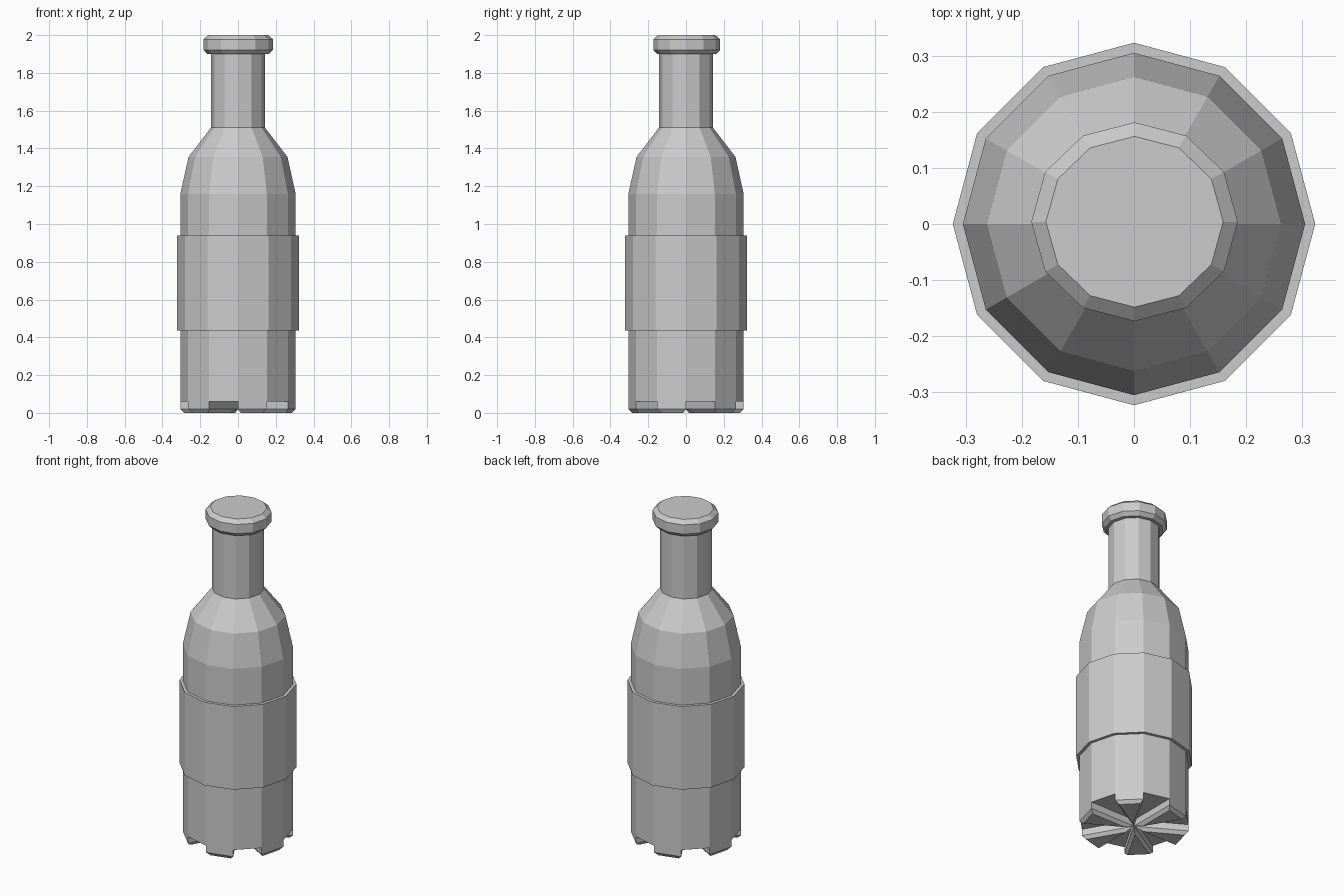
import bpy, bmesh
from math import sin, cos, pi
from mathutils import Vector

if "Cube" in bpy.data.objects:
    bpy.data.objects.remove(bpy.data.objects["Cube"])

N = 12            # sides of every turned part
R = 0.305         # body radius
FLOOR = 0.06      # height of the recessed underside


def lathe(name, profile, cap_bottom=False, cap_top=False, ratio=1.0, offset=(0, 0)):
    """Turn a (radius, z) profile listed from bottom to top into a faceted part."""
    bm = bmesh.new()
    rings = [[bm.verts.new((r * cos(2 * pi * i / N) + offset[0],
                            r * ratio * sin(2 * pi * i / N) + offset[1], z))
              for i in range(N)] for r, z in profile]
    for a, b in zip(rings, rings[1:]):
        for i in range(N):
            j = (i + 1) % N
            bm.faces.new((a[i], a[j], b[j], b[i]))
    if cap_bottom:
        bm.faces.new(rings[0][::-1])
    if cap_top:
        bm.faces.new(rings[-1])
    return finish(name, bm)


def finish(name, bm):
    mesh = bpy.data.meshes.new(name)
    bm.to_mesh(mesh)
    bm.free()
    obj = bpy.data.objects.new(name, mesh)
    bpy.context.collection.objects.link(obj)
    return obj


# Bottle body, shoulder and neck
lathe("bottle_body", [(R, FLOOR), (R, 1.16), (0.262, 1.355), (0.143, 1.51), (0.143, 1.91)],
      cap_bottom=True, cap_top=True)

# Label band wrapped around the body
lathe("label_band", [(R, 0.435), (0.323, 0.435), (0.323, 0.94), (R, 0.94)])

# Bottle cap, very slightly oval and off centre
lathe("bottle_cap", [(0.163, 1.90), (0.184, 1.922), (0.184, 1.978), (0.158, 2.0)],
      cap_bottom=True, cap_top=True, ratio=0.963, offset=(0.001, 0.004))

# Six wedge feet on alternate sides, with chamfered bottoms
inset = 0.015
apothem, s = R * cos(pi / N), sin(pi / N)
inradius = apothem * s / (1 + s)
bm = bmesh.new()
for k in range(1, N, 2):
    a0, a1 = 2 * pi * k / N, 2 * pi * (k + 1) / N
    mid = (a0 + a1) / 2
    tri = [Vector((0, 0, 0)), Vector((R * cos(a0), R * sin(a0), 0)),
           Vector((R * cos(a1), R * sin(a1), 0))]
    centre = Vector((cos(mid), sin(mid), 0)) * (apothem - inradius)
    small = [centre.lerp(p, 1 - inset / inradius) for p in tri]
    levels = [(small, 0.0), (tri, 0.02), (tri, FLOOR)]
    rings = [[bm.verts.new((p.x, p.y, z)) for p in pts] for pts, z in levels]
    bm.faces.new(rings[0][::-1])
    for a, b in zip(rings, rings[1:]):
        for i in range(3):
            j = (i + 1) % 3
            bm.faces.new((a[i], a[j], b[j], b[i]))
finish("base_feet", bm)
